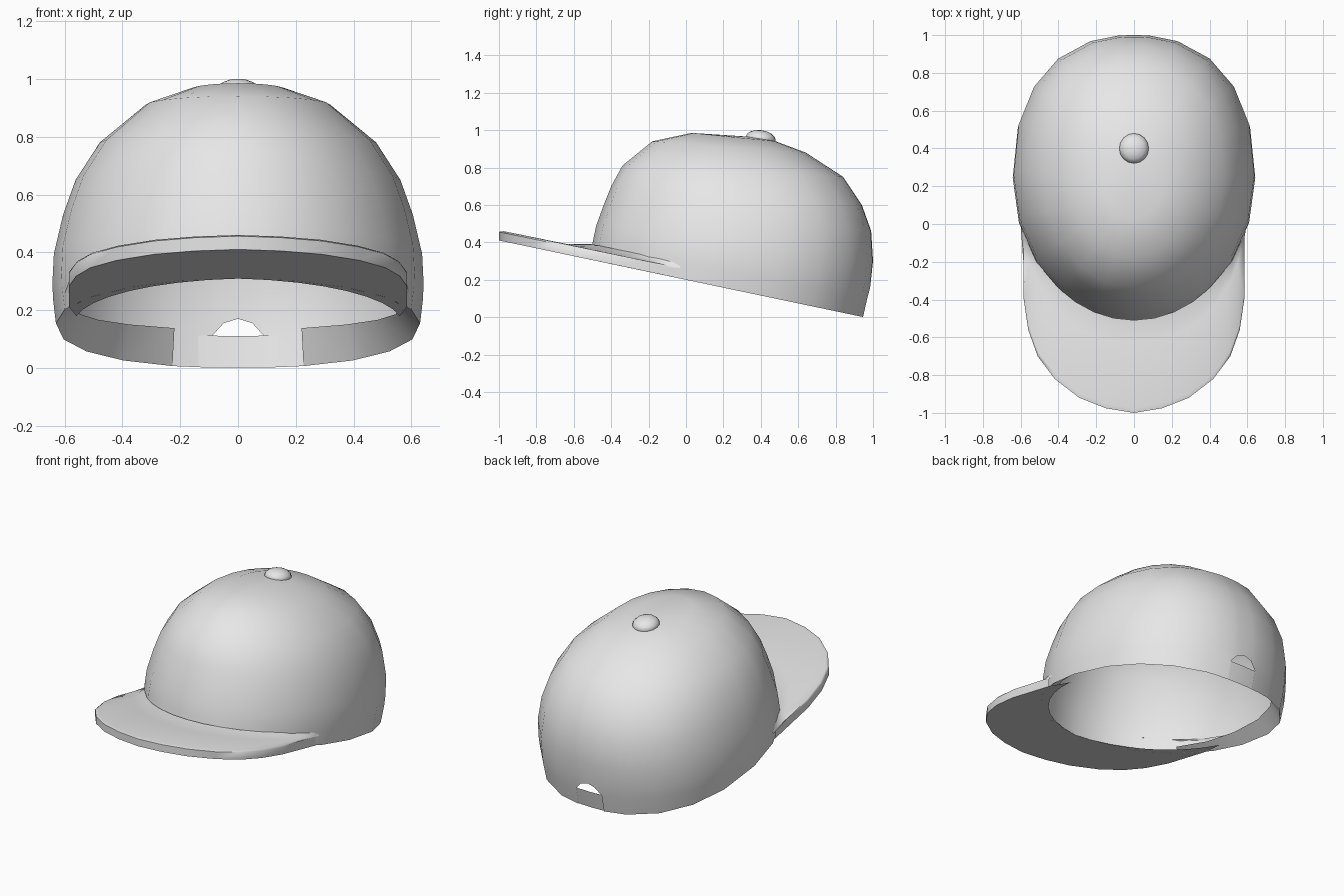
import bpy, bmesh, math

if "Cube" in bpy.data.objects:
    bpy.data.objects.remove(bpy.data.objects["Cube"])

grey = bpy.data.materials.new("grey_cloth")
grey.diffuse_color = (0.8, 0.8, 0.8, 1)
grey.use_nodes = True
grey.node_tree.nodes["Principled BSDF"].inputs["Base Color"].default_value = grey.diffuse_color


def finish(name, bm, angle=60):
    bmesh.ops.recalc_face_normals(bm, faces=bm.faces[:])
    me = bpy.data.meshes.new(name)
    bm.to_mesh(me)
    bm.free()
    me.materials.append(grey)
    ob = bpy.data.objects.new(name, me)
    bpy.context.collection.objects.link(ob)
    bpy.ops.object.select_all(action='DESELECT')
    ob.select_set(True)
    bpy.context.view_layer.objects.active = ob
    bpy.ops.object.shade_smooth_by_angle(angle=math.radians(angle))
    return ob


def plane_z(y):
    # tilted plane of the cap opening and the visor underside
    return 0.2 - 0.21 * y


# Crown rings: front y, front z, back y, back z, half width
RINGS = [
    (-.52, .309, .95, .00, .63),
    (-.505, .37, .975, .11, .64),
    (-.495, .42, .985, .17, .642),
    (-.48, .49, 1.0, .30, .637),
    (-.44, .60, .99, .46, .605),
    (-.40, .70, .94, .60, .562),
    (-.34, .81, .84, .75, .478),
    (-.18, .94, .64, .88, .32),
    (.03, .985, .48, .94, .165),
]


def ring_point(ring, deg, scale=1.0):
    yf, zf, yb, zb, hw = ring
    a = math.radians(deg)
    c, s = math.cos(a), math.sin(a)
    e = 2 / 2.3 if s > 0 else 1.0          # fuller curve at the back
    x = hw * math.copysign(abs(c) ** e, c) * scale
    y = (yf + yb) / 2 + (yb - yf) / 2 * math.copysign(abs(s) ** e, s) * scale
    t = (y - yf) / (yb - yf)
    return (x, y, zf + (zb - zf) * t)


def skin(bm, rows, closed=False, skip=()):
    # quads between neighbouring rows of vertices
    n = len(rows[0])
    for r in range(len(rows) - 1):
        for i in range(n if closed else n - 1):
            if (r, i) in skip:
                continue
            j = (i + 1) % n
            bm.faces.new((rows[r][i], rows[r][j], rows[r + 1][j], rows[r + 1][i]))


# Crown with an arched opening at the back
half = [90, 87, 84, 72, 54, 36, 18, 0, -18, -36, -54, -72, -90]
angles = half + [180 - a for a in half[-2:0:-1]]
n = len(angles)
bm = bmesh.new()
rows = [[bm.verts.new(ring_point(r, a)) for a in angles] for r in RINGS]
gap = {(r, i) for r in (0, 1) for i in (0, 1, n - 1, n - 2)}
skin(bm, rows, True, gap)
for side, inner in ((2, 1), (n - 2, n - 1)):
    rows[2][inner].co.z -= 0.015
    bm.faces.new((rows[1][side], rows[2][inner], rows[2][side]))
apex = bm.verts.new((0, .38, .962))
for i in range(n):
    bm.faces.new((rows[-1][i], rows[-1][(i + 1) % n], apex))
loose = [v for v in bm.verts if not v.link_faces]
bmesh.ops.delete(bm, geom=loose, context='VERTS')
finish("crown", bm)

# Closing strap across the opening
bm = bmesh.new()
strap = [[bm.verts.new(ring_point(r, a, .992)) for a in (80, 85, 90, 95, 100)]
         for r in RINGS[:2]]
skin(bm, strap)
finish("back_strap", bm)

# Inner sweatband halves, leaning inwards from the bottom edge
for sign, name in ((1, "sweatband_right"), (-1, "sweatband_left")):
    bm = bmesh.new()
    low, high = [], []
    for a in (-36, -18, 0, 18, 36, 54, 72):
        x, y, z = ring_point(RINGS[0], a)
        low.append(bm.verts.new((sign * x, y, z)))
        x, y, z = ring_point(RINGS[0], a, 1 - .1 * math.cos(math.radians(a)))
        h = .06 + .07 * math.sin(math.radians(a))
        high.append(bm.verts.new((sign * x, y, z + h)))
    skin(bm, [low, high])
    finish(name, bm)

# Visor slab: half outline from the centre front to the side, mirrored
edge = [(0, -1), (.15, -.975), (.29, -.92), (.42, -.82), (.51, -.70),
        (.56, -.56), (.585, -.39), (.585, -.22), (.585, -.06)]
columns = [(x, y, -90 + 10 * i) for i, (x, y) in enumerate(edge)]
columns = [(-x, y, -180 - a) for x, y, a in columns[:0:-1]] + columns
bm = bmesh.new()
rows = [[] for _ in range(6)]
for x, y, a in columns:
    ix, iy, _ = ring_point(RINGS[0], a, 1 - .1 * abs(math.cos(math.radians(a))))
    tx, ty, _ = ring_point(RINGS[0], a, .985)

    def put(row, t, lift, ex, ey):
        px, py = x + (ex - x) * t, y + (ey - y) * t
        rows[row].append(bm.verts.new((px, py, plane_z(py) + lift)))
    put(0, 1, 0, ix, iy)
    put(1, 0, 0, tx, ty)
    put(2, 0, .046, tx, ty)
    put(3, .05, .055, tx, ty)
    put(4, .75, .057, tx, ty)
    put(5, 1, .085, tx, ty)
skin(bm, rows)
finish("visor", bm)

# Top button
bm = bmesh.new()
bmesh.ops.create_uvsphere(bm, u_segments=16, v_segments=8, radius=1)
for v in bm.verts:
    v.co = (v.co.x * .078, .4 + v.co.y * .08, .955 + v.co.z * .045 - v.co.y * .008)
finish("top_button", bm)
